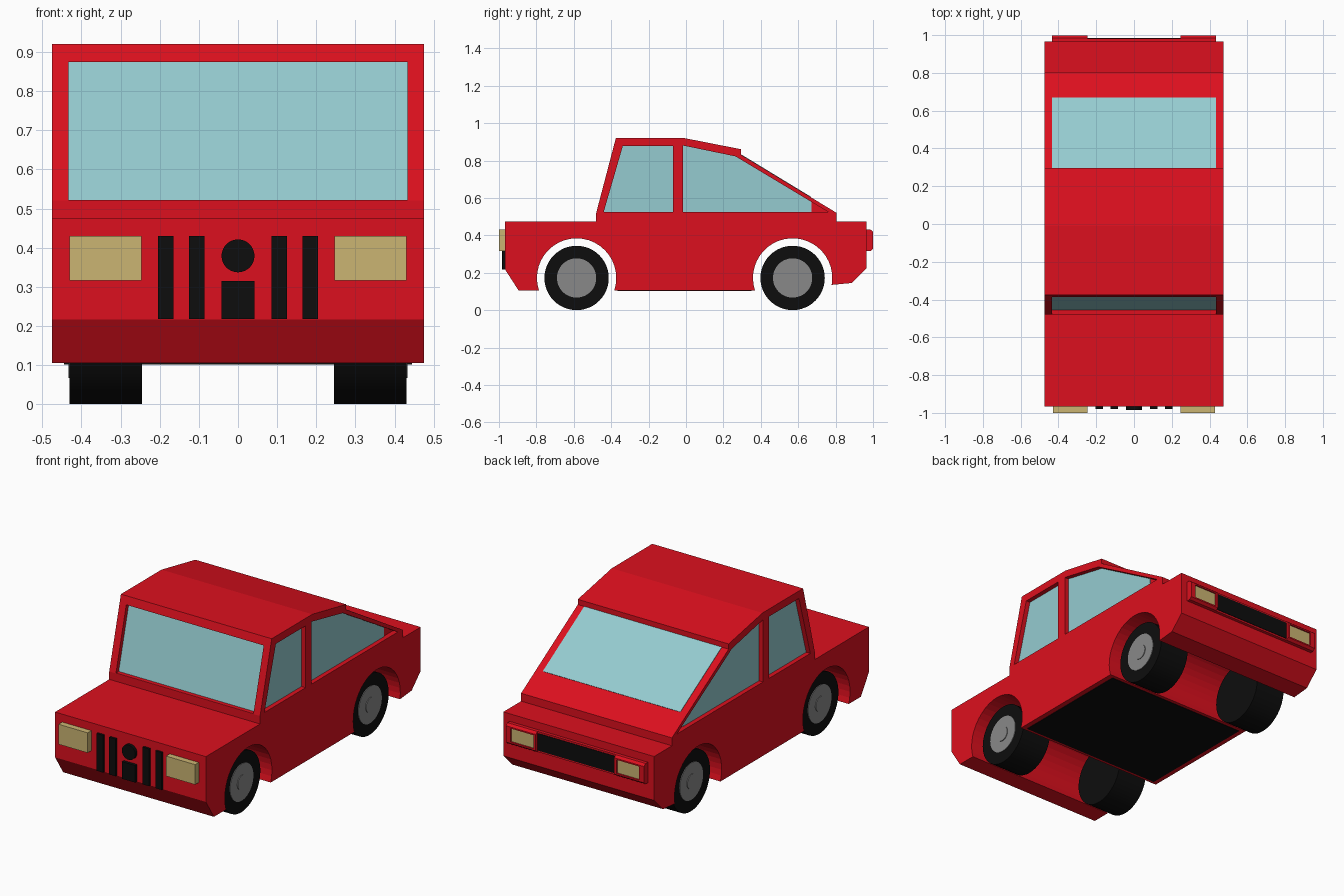
import bpy, bmesh
from math import sin, cos, asin, pi
from mathutils import Matrix

if "Cube" in bpy.data.objects:
    bpy.data.objects.remove(bpy.data.objects["Cube"])


def material(name, r, g, b):
    m = bpy.data.materials.new(name)
    m.diffuse_color = (r, g, b, 1)
    m.use_nodes = True
    m.node_tree.nodes["Principled BSDF"].inputs["Base Color"].default_value = m.diffuse_color
    return m


RED = material("red_paint", 0.72, 0.005, 0.013)
GLASS = material("glass", 0.30, 0.60, 0.63)
BLACK = material("black", 0.004, 0.004, 0.004)
TAN = material("lamp", 0.60, 0.46, 0.17)
GREY = material("hub_grey", 0.25, 0.25, 0.25)


def finish(name, bm, mat):
    bmesh.ops.recalc_face_normals(bm, faces=bm.faces)
    me = bpy.data.meshes.new(name)
    bm.to_mesh(me)
    bm.free()
    if mat:
        me.materials.append(mat)
    ob = bpy.data.objects.new(name, me)
    bpy.context.collection.objects.link(ob)
    return ob


def prism(name, profile, x0, x1, mat=None):
    """Extrude a (y, z) profile from x0 to x1."""
    bm = bmesh.new()
    f = bm.faces.new([bm.verts.new((x0, y, z)) for y, z in profile])
    r = bmesh.ops.extrude_face_region(bm, geom=[f])
    verts = [v for v in r["geom"] if isinstance(v, bmesh.types.BMVert)]
    bmesh.ops.translate(bm, verts=verts, vec=(x1 - x0, 0, 0))
    return finish(name, bm, mat)


def box(name, x0, x1, y0, y1, z0, z1, mat):
    return prism(name, [(y0, z0), (y1, z0), (y1, z1), (y0, z1)], x0, x1, mat)


def disc(name, loc, radius, depth, axis, mat, segments=48):
    bm = bmesh.new()
    rot = Matrix.Rotation(pi / 2, 4, "Y" if axis == "X" else "X")
    bmesh.ops.create_cone(bm, cap_ends=True, segments=segments, radius1=radius, radius2=radius,
                          depth=depth, matrix=Matrix.Translation(loc) @ rot)
    ob = finish(name, bm, mat)
    bpy.context.view_layer.objects.active = ob
    ob.select_set(True)
    bpy.ops.object.shade_smooth_by_angle()
    ob.select_set(False)
    return ob


def cut(ob, cutter):
    mod = ob.modifiers.new("cut", "BOOLEAN")
    mod.operation, mod.solver, mod.object = "DIFFERENCE", "EXACT", cutter
    bpy.context.view_layer.objects.active = ob
    bpy.ops.object.modifier_apply(modifier=mod.name)
    bpy.data.objects.remove(cutter)


W = 0.475
WHEELS = {"front": -0.585, "rear": 0.57}
AXLE_Z, ARCH = 0.172, 0.212


def arch(cy, z_left, z_right, n=24):
    """Wheel arch points, running from rear to front."""
    a0 = asin((z_right - AXLE_Z) / ARCH)
    a1 = pi - asin((z_left - AXLE_Z) / ARCH)
    angles = [a0 + (a1 - a0) * i / n for i in range(n + 1)]
    return [(cy + ARCH * cos(a), AXLE_Z + ARCH * sin(a)) for a in angles]


# Lower body with wheel arches
prism("body", [(-0.967, 0.475), (0.965, 0.475), (0.965, 0.225), (0.885, 0.145)]
      + arch(WHEELS["rear"], 0.105, 0.135) + arch(WHEELS["front"], 0.105, 0.105)
      + [(-0.895, 0.105), (-0.967, 0.217)], -W, W, RED)
box("underside_panel", -0.445, 0.445, -0.365, 0.35, 0.102, 0.11, BLACK)

# Cabin with recessed windows
cabin = prism("cabin", [(-0.48, 0.475), (-0.48, 0.52), (-0.375, 0.92), (-0.01, 0.92), (0.295, 0.86),
                        (0.295, 0.83), (0.805, 0.52), (0.805, 0.475)], -W, W, RED)
openings = {
    "front_side": [(-0.44, 0.525), (-0.338, 0.877), (-0.07, 0.877), (-0.07, 0.525)],
    "rear_side": [(-0.015, 0.525), (-0.015, 0.88), (0.265, 0.822), (0.76, 0.525)],
}
panes = dict(openings, rear_side=[(-0.015, 0.525), (-0.015, 0.88), (0.265, 0.822),
                                  (0.67, 0.579), (0.67, 0.525)])
for side, s in (("left", -1), ("right", 1)):
    for key in openings:
        cut(cabin, prism("cutter", openings[key], s * 0.445, s * 0.6))
        prism(f"{key}_window_{side}", panes[key], s * 0.435, s * 0.449, GLASS)


def slanted(d0, d1):
    """Strip parallel to the windscreen, offset in y."""
    lo, hi = (-0.479, 0.522), (-0.387, 0.875)
    return [(lo[0] + d0, lo[1]), (hi[0] + d0, hi[1]), (hi[0] + d1, hi[1]), (lo[0] + d1, lo[1])]


cut(cabin, prism("cutter", slanted(-0.1, 0.028), -0.433, 0.433))
prism("windscreen", slanted(0.024, 0.035), -0.433, 0.433, GLASS)
prism("rear_window", [(0.297, 0.832), (0.67, 0.605), (0.66, 0.59), (0.297, 0.81)], -0.433, 0.433, GLASS)

# Wheels
for end, y in WHEELS.items():
    for side, s in (("left", -1), ("right", 1)):
        disc(f"{end}_tyre_{side}", (s * 0.3375, y, AXLE_Z), 0.172 - 0.002 + 0.002, 0.185, "X", BLACK)
        disc(f"{end}_hub_{side}", (s * 0.42, y, AXLE_Z), 0.105, 0.027, "X", GREY)
        disc(f"{end}_hub_cap_{side}", (s * 0.425, y, AXLE_Z), 0.042, 0.025, "X", GREY, 32)

# Front lamps and grille
for side, s in (("left", -1), ("right", 1)):
    box(f"headlamp_{side}", s * 0.247, s * 0.43, -1.0, -0.96, 0.316, 0.43, TAN)
    for i, x in enumerate((0.105, 0.185)):
        box(f"grille_bar_{side}_{i + 1}", s * (x - 0.02), s * (x + 0.02), -0.98, -0.96, 0.218, 0.43, BLACK)
box("grille_centre_block", -0.042, 0.042, -0.985, -0.96, 0.218, 0.315, BLACK)
disc("grille_centre_disc", (0, -0.972, 0.379), 0.042, 0.026, "Y", BLACK, 40)

# Rear lamp cluster
box("rear_trim", -0.435, 0.435, 0.96, 0.983, 0.315, 0.432, RED)
box("rear_black_panel", -0.245, 0.245, 0.965, 0.986, 0.325, 0.422, BLACK)
for side, s in (("left", -1), ("right", 1)):
    housing = prism(f"tail_lamp_housing_{side}",
                    [(0.96, 0.315), (0.985, 0.315), (0.999, 0.327), (0.999, 0.42), (0.985, 0.432), (0.96, 0.432)],
                    s * 0.247, s * 0.435, RED)
    cut(housing, box("cutter", s * 0.262, s * 0.405, 0.988, 1.1, 0.335, 0.412, None))
    box(f"tail_lamp_{side}", s * 0.262, s * 0.405, 0.975, 0.991, 0.335, 0.412, TAN)
